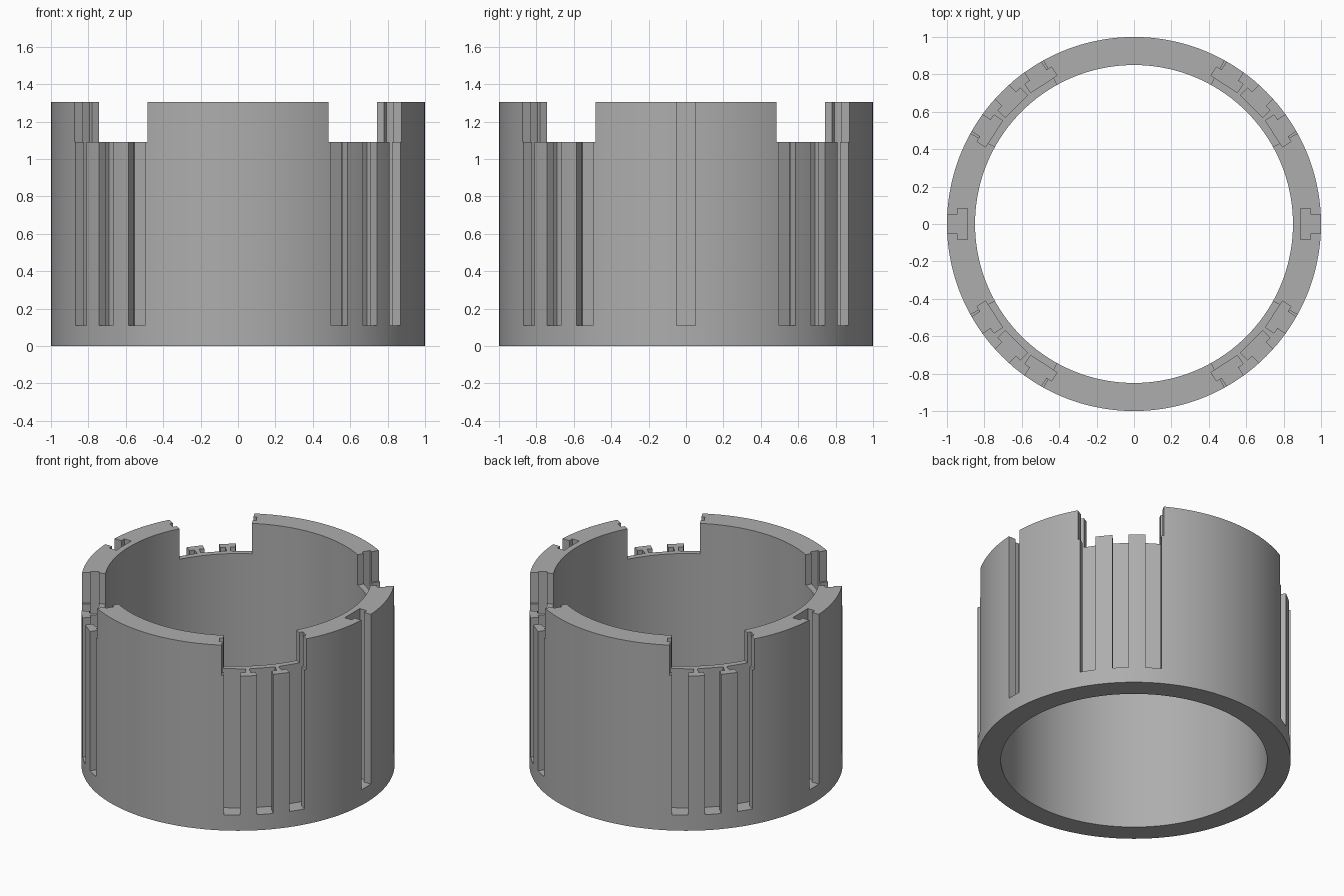
import bpy
import bmesh
from math import sin, cos, radians, pi

cube = bpy.data.objects.get("Cube")
if cube:
    bpy.data.objects.remove(cube, do_unlink=True)

R_OUT, R_IN, HEIGHT = 1.0, 0.85, 1.305
NOTCH_Z, SLOT_Z = 1.09, 0.11
SEGMENTS = 144

grey = bpy.data.materials.new("plain grey")
grey.use_nodes = True
colour = (0.42, 0.42, 0.42, 1)
grey.diffuse_color = colour
grey.node_tree.nodes["Principled BSDF"].inputs["Base Color"].default_value = colour


def make_object(name, bm):
    bmesh.ops.recalc_face_normals(bm, faces=bm.faces)
    mesh = bpy.data.meshes.new(name)
    bm.to_mesh(mesh)
    bm.free()
    mesh.materials.append(grey)
    obj = bpy.data.objects.new(name, mesh)
    bpy.context.collection.objects.link(obj)
    return obj


def add_prism(bm, outline, z0, z1):
    """Extrude a flat outline from z0 to z1."""
    low = [bm.verts.new((x, y, z0)) for x, y in outline]
    high = [bm.verts.new((x, y, z1)) for x, y in outline]
    bm.faces.new(low)
    bm.faces.new(high)
    for i in range(len(low)):
        j = (i + 1) % len(low)
        bm.faces.new((low[i], low[j], high[j], high[i]))


def rotated(points, degrees):
    c, s = cos(radians(degrees)), sin(radians(degrees))
    return [(x * c - y * s, x * s + y * c) for x, y in points]


# Tube wall: a rectangular section swept round the axis
bm = bmesh.new()
section = [(R_IN, 0), (R_OUT, 0), (R_OUT, HEIGHT), (R_IN, HEIGHT)]
rings = []
for i in range(SEGMENTS):
    a = 2 * pi * i / SEGMENTS
    rings.append([bm.verts.new((r * cos(a), r * sin(a), z)) for r, z in section])
for i, ring in enumerate(rings):
    after = rings[(i + 1) % SEGMENTS]
    for k in range(4):
        m = (k + 1) % 4
        bm.faces.new((ring[k], after[k], after[m], ring[m]))
body = make_object("slotted_ring", bm)

# T-shaped slots: one on each side and three in each corner
half_t = [(1.1, 0.052), (0.945, 0.052), (0.945, 0.084), (0.89, 0.084)]
t_outline = half_t + [(x, -y) for x, y in reversed(half_t)]
corners = (45, 135, 225, 315)
slot_angles = [0, 180] + [c + d for c in corners for d in (-12.2, 0, 12.2)]
bm = bmesh.new()
for angle in slot_angles:
    add_prism(bm, rotated(t_outline, angle), SLOT_Z, HEIGHT + 0.2)
slots = make_object("slot_cutter", bm)

# Notches with radial ends in the upper rim
half_angle = radians(16)
wedge = [(r * cos(a), r * sin(a)) for r, a in
         ((0.7, -half_angle), (1.2, -half_angle), (1.2, half_angle), (0.7, half_angle))]
bm = bmesh.new()
for angle in corners:
    add_prism(bm, rotated(wedge, angle), NOTCH_Z, HEIGHT + 0.3)
notches = make_object("notch_cutter", bm)

# Cut the wall and keep the finished mesh
for cutter in (slots, notches):
    mod = body.modifiers.new(cutter.name, "BOOLEAN")
    mod.operation = "DIFFERENCE"
    mod.solver = "EXACT"
    mod.object = cutter
    cutter.hide_render = True
bpy.context.view_layer.update()
graph = bpy.context.evaluated_depsgraph_get()
finished = bpy.data.meshes.new_from_object(body.evaluated_get(graph))
body.modifiers.clear()
body.data = finished
for cutter in (slots, notches):
    bpy.data.objects.remove(cutter, do_unlink=True)

# Smooth the round walls, keeping the cut edges crisp
bpy.ops.object.select_all(action="DESELECT")
body.select_set(True)
bpy.context.view_layer.objects.active = body
bpy.ops.object.shade_smooth_by_angle(angle=radians(25))
